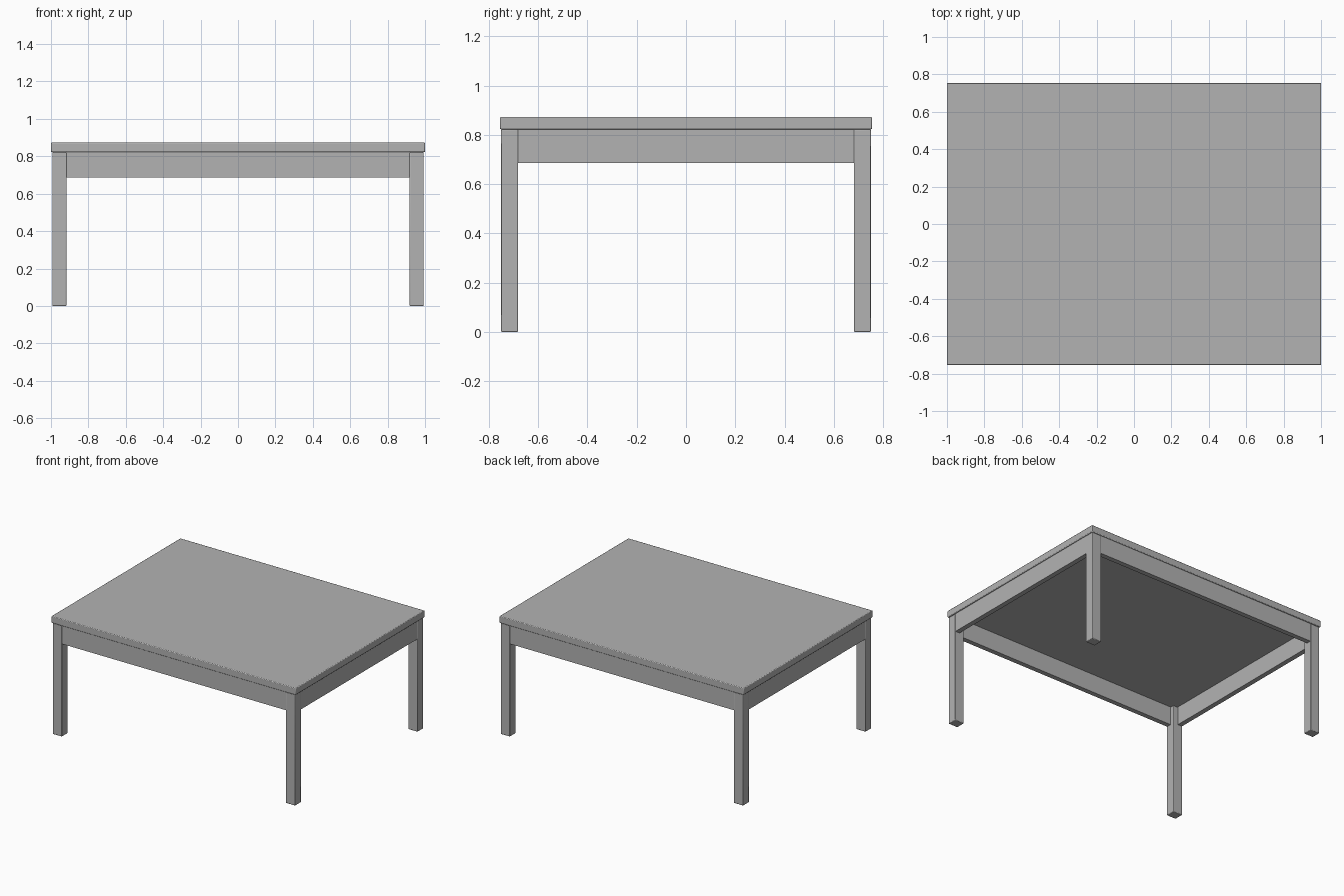
import bpy

cube = bpy.data.objects.get("Cube")
if cube:
    bpy.data.objects.remove(cube, do_unlink=True)

# Single grey finish
grey = bpy.data.materials.new("plain_grey")
grey.use_nodes = True
colour = (0.45, 0.45, 0.45, 1)
grey.diffuse_color = colour
grey.node_tree.nodes["Principled BSDF"].inputs["Base Color"].default_value = colour


def box(name, low, high, bevel=0.0):
    """Box between two corners, with an optional small chamfer."""
    centre = [(a + b) / 2 for a, b in zip(low, high)]
    bpy.ops.mesh.primitive_cube_add(size=1, location=centre)
    ob = bpy.context.object
    ob.name = name
    ob.scale = [b - a for a, b in zip(low, high)]
    bpy.ops.object.transform_apply(location=False, rotation=False, scale=True)
    ob.data.materials.append(grey)
    if bevel:
        mod = ob.modifiers.new("soft_edges", 'BEVEL')
        mod.width = bevel
        mod.segments = 2
        bpy.ops.object.shade_smooth_by_angle()
    return ob


HALF_X, HALF_Y = 1.0, 0.755
TOP, UNDER, APRON_LOW = 0.873, 0.822, 0.686
OUT_X, OUT_Y = 0.993, 0.75      # outer leg faces
IN_X, IN_Y = 0.917, 0.681       # inner leg faces
APRON = 0.036                   # apron thickness
INSET = 0.002

# Table top
box("table_top", (-HALF_X, -HALF_Y, UNDER), (HALF_X, HALF_Y, TOP), 0.005)

# Legs
for sx, side in ((1, "left"), (-1, "right")):
    for sy, end in ((-1, "front"), (1, "back")):
        xs = sorted((sx * IN_X, sx * OUT_X))
        ys = sorted((sy * IN_Y, sy * OUT_Y))
        box(f"{end}_{side}_leg", (xs[0], ys[0], 0), (xs[1], ys[1], UNDER), 0.004)

# Aprons between the legs
for sy, end in ((-1, "front"), (1, "back")):
    ys = sorted((sy * (OUT_Y - INSET), sy * (OUT_Y - INSET - APRON)))
    box(f"{end}_apron", (-IN_X, ys[0], APRON_LOW), (IN_X, ys[1], UNDER))
for sx, side in ((1, "left"), (-1, "right")):
    xs = sorted((sx * (OUT_X - INSET), sx * (OUT_X - INSET - APRON)))
    box(f"{side}_apron", (xs[0], -IN_Y, APRON_LOW), (xs[1], IN_Y, UNDER))
